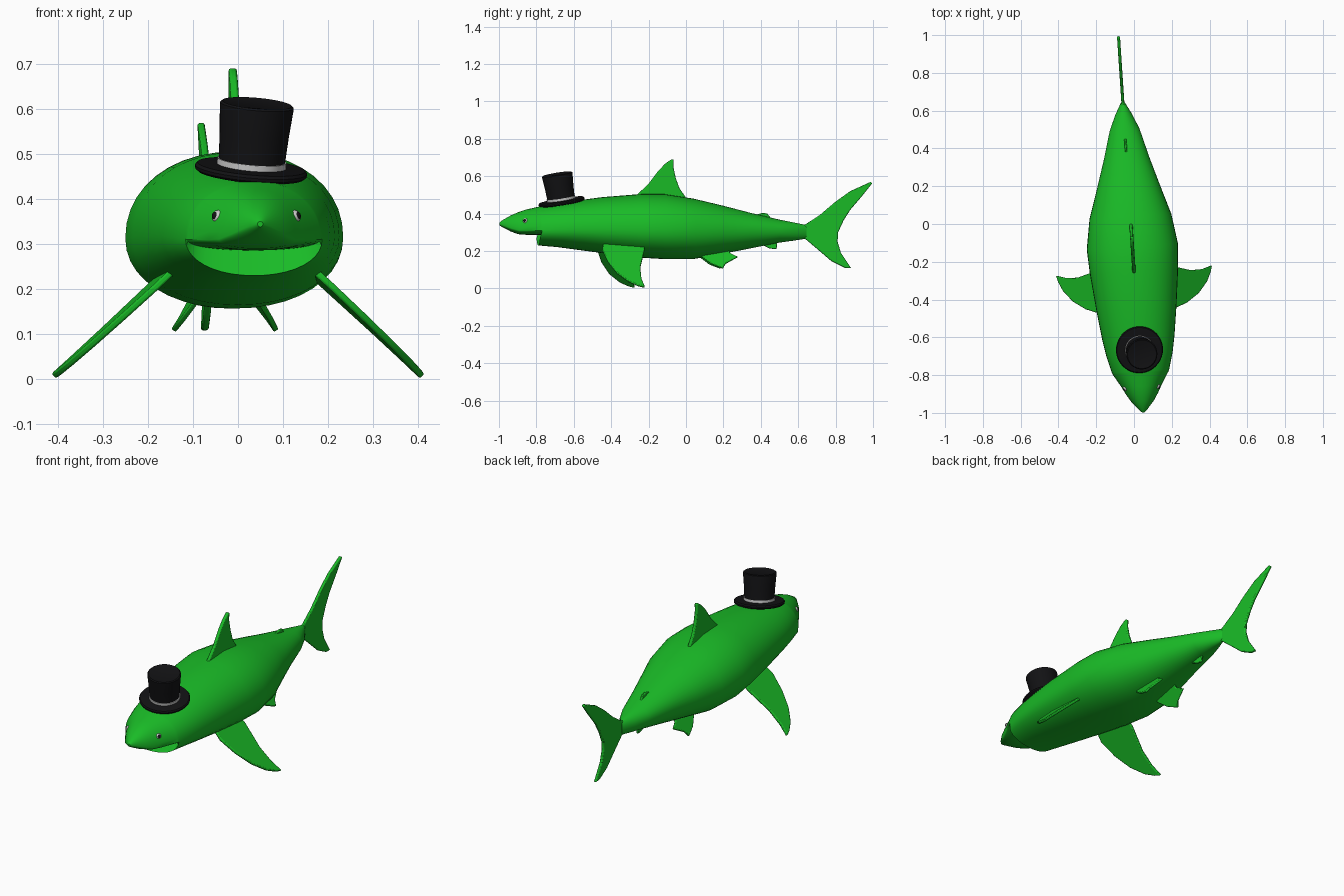
import bpy, bmesh, math
from mathutils import Matrix, Vector

if "Cube" in bpy.data.objects:
    bpy.data.objects.remove(bpy.data.objects["Cube"])

# the whole animal is turned slightly about z
FRAME = Matrix.Translation((-0.0165, 0, 0)) @ Matrix.Rotation(0.066, 4, 'Z')


def material(name, col):
    m = bpy.data.materials.new(name)
    m.diffuse_color = (*col, 1)
    m.use_nodes = True
    m.node_tree.nodes["Principled BSDF"].inputs["Base Color"].default_value = m.diffuse_color
    return m


GREEN = material("green", (0.01, 0.5, 0.02))
BLACK = material("black", (0.006, 0.006, 0.007))
WHITE = material("white", (0.85, 0.85, 0.85))
SILVER = material("silver", (0.6, 0.6, 0.6))


def finish(name, bm, mat, matrix=FRAME, angle=40):
    bmesh.ops.recalc_face_normals(bm, faces=bm.faces[:])
    me = bpy.data.meshes.new(name)
    bm.to_mesh(me)
    bm.free()
    me.materials.append(mat)
    me.shade_smooth()
    me.set_sharp_from_angle(angle=math.radians(angle))
    ob = bpy.data.objects.new(name, me)
    ob.matrix_world = matrix
    bpy.context.collection.objects.link(ob)
    return ob


def loft(name, rings, mat, matrix=FRAME, angle=40):
    """Skin a list of equal-length point rings and cap both ends."""
    bm = bmesh.new()
    vs = [[bm.verts.new(p) for p in r] for r in rings]
    n = len(vs[0])
    for a, b in zip(vs, vs[1:]):
        for i in range(n):
            j = (i + 1) % n
            bm.faces.new((a[i], a[j], b[j], b[i]))
    bm.faces.new(vs[0])
    bm.faces.new(vs[-1])
    return finish(name, bm, mat, matrix, angle)


def body_ring(y, half, top, mid, bot, dy=0.0, n=40):
    ring = []
    for i in range(n):
        a = 2 * math.pi * i / n
        c, s = math.cos(a), math.sin(a)
        x = half * math.copysign(abs(c) ** 0.95, c)
        h = (top - mid) if s > 0 else (mid - bot)
        ring.append((x, y + dy * min(1, max(0, -s) * 2),
                     mid + h * math.copysign(abs(s) ** 0.95, s)))
    return ring


def fin(name, pts, thick=0.014, place=lambda y, z: 0.0, mirror=False):
    """Flat plate from a (y, z) outline; place() gives its x position."""
    for side in ((1, -1) if mirror else (1,)):
        bm = bmesh.new()
        face = bm.faces.new([bm.verts.new((side * place(y, z), y, z)) for y, z in pts])
        face.normal_update()
        nrm = face.normal.copy()
        bmesh.ops.translate(bm, verts=bm.verts[:], vec=-nrm * thick / 2)
        up = bmesh.ops.extrude_face_region(bm, geom=[face], use_keep_orig=True)
        bmesh.ops.translate(bm, vec=nrm * thick,
                            verts=[v for v in up["geom"] if isinstance(v, bmesh.types.BMVert)])
        label = name if not mirror else name + ("_right" if side > 0 else "_left")
        ob = finish(label, bm, GREEN)
        bev = ob.modifiers.new("rounded_rim", 'BEVEL')
        bev.width, bev.segments = thick * 0.3, 2
        bev.limit_method, bev.angle_limit = 'ANGLE', math.radians(60)


# body: y, half width, top, middle, bottom, shift of the lower half (mouth step)
SECTIONS = [
    (-1.00, 0.006, 0.350, 0.345, 0.338),
    (-0.985, 0.022, 0.364, 0.340, 0.328),
    (-0.94, 0.060, 0.390, 0.322, 0.305),
    (-0.90, 0.085, 0.407, 0.311, 0.290),
    (-0.86, 0.106, 0.421, 0.309, 0.287),
    (-0.79, 0.148, 0.437, 0.310, 0.286, 0.03),
    (-0.78, 0.152, 0.440, 0.311, 0.230, -0.012),
    (-0.69, 0.176, 0.454, 0.315, 0.221),
    (-0.60, 0.192, 0.468, 0.317, 0.209),
    (-0.45, 0.212, 0.488, 0.317, 0.189),
    (-0.25, 0.234, 0.504, 0.315, 0.165),
    (-0.12, 0.242, 0.505, 0.313, 0.157),
    (0.04, 0.217, 0.480, 0.313, 0.157),
    (0.20, 0.166, 0.442, 0.313, 0.186),
    (0.35, 0.120, 0.403, 0.313, 0.215),
    (0.50, 0.079, 0.368, 0.308, 0.245),
    (0.58, 0.045, 0.352, 0.305, 0.256),
    (0.645, 0.010, 0.339, 0.303, 0.266),
]
loft("body", [body_ring(*s) for s in SECTIONS], GREEN)

# centre-line fins
fin("dorsal_fin", [(-0.27, 0.47), (-0.26, 0.503), (-0.20, 0.56), (-0.15, 0.627), (-0.11, 0.668),
                   (-0.078, 0.69), (-0.066, 0.69), (-0.068, 0.65), (-0.055, 0.59),
                   (-0.035, 0.535), (0.002, 0.482), (0.0, 0.45)], 0.018)
fin("second_dorsal_fin", [(0.35, 0.38), (0.385, 0.397), (0.41, 0.404), (0.435, 0.401),
                          (0.455, 0.375), (0.44, 0.35)], 0.012)
fin("anal_fin", [(0.39, 0.26), (0.41, 0.232), (0.45, 0.213), (0.485, 0.21),
                 (0.49, 0.255)], 0.012)
fin("tail_fin", [(0.62, 0.34), (0.64, 0.342), (0.72, 0.395), (0.80, 0.463), (0.88, 0.52),
                 (0.99, 0.57), (0.998, 0.562), (0.94, 0.49), (0.88, 0.42), (0.845, 0.365),
                 (0.815, 0.30), (0.812, 0.25), (0.83, 0.19), (0.885, 0.108), (0.85, 0.11),
                 (0.78, 0.145), (0.71, 0.205), (0.64, 0.264), (0.62, 0.27)], 0.016)

# paired fins
fin("pectoral_fin", [(-0.45, 0.25), (-0.462, 0.205), (-0.435, 0.14), (-0.39, 0.08),
                     (-0.33, 0.035), (-0.28, 0.014), (-0.247, 0.006), (-0.263, 0.05),
                     (-0.265, 0.11), (-0.235, 0.205), (-0.235, 0.25)], 0.015,
    lambda y, z: 0.185 + (0.215 - z) * 1.08, mirror=True)
fin("pelvic_fin", [(0.08, 0.20), (0.08, 0.167), (0.13, 0.13), (0.19, 0.107), (0.205, 0.132),
                   (0.272, 0.168), (0.23, 0.188), (0.23, 0.22)], 0.012,
    lambda y, z: 0.08 + (0.16 - z) * 0.66, mirror=True)


# eyes with a dark pupil facing outwards and forwards
def ball(name, radius, centre, direction, flat, mat):
    bm = bmesh.new()
    bmesh.ops.create_uvsphere(bm, u_segments=20, v_segments=12, radius=radius)
    rot = Vector(direction).to_track_quat('Z', 'Y').to_matrix().to_4x4()
    bm.transform(Matrix.Translation(centre) @ rot @ Matrix.Diagonal((1, 1, flat, 1)))
    finish(name, bm, mat)


for side, label in ((1, "right"), (-1, "left")):
    d = Vector((side * 0.8, -0.5, 0.25)).normalized()
    c = Vector((side * 0.085, -0.866, 0.361))
    ball("eye_" + label, 0.0145, c, d, 0.9, WHITE)
    ball("pupil_" + label, 0.0085, c + d * 0.0095, d, 0.6, BLACK)

# top hat: turned profiles (radius, height), tilted to sit on the head
tilt = Vector((0.09, -0.16, 1)).to_track_quat('Z', 'Y').to_matrix().to_4x4()
HAT = Matrix.Translation((0.028, -0.664, 0.454)) @ tilt


def turned(name, profile, mat, n=48):
    loft(name, [[(r * math.cos(2 * math.pi * i / n), r * math.sin(2 * math.pi * i / n), z)
                 for i in range(n)] for r, z in profile], mat, HAT)


turned("hat", [(0.07, 0), (0.118, 0), (0.124, 0.005), (0.125, 0.012), (0.12, 0.018),
               (0.074, 0.02), (0.074, 0.036), (0.077, 0.09), (0.082, 0.15),
               (0.082, 0.157), (0.077, 0.161), (0.07, 0.158)], BLACK)
turned("hat_band", [(0.07, 0.019), (0.077, 0.019), (0.077, 0.033), (0.07, 0.033)], SILVER)
